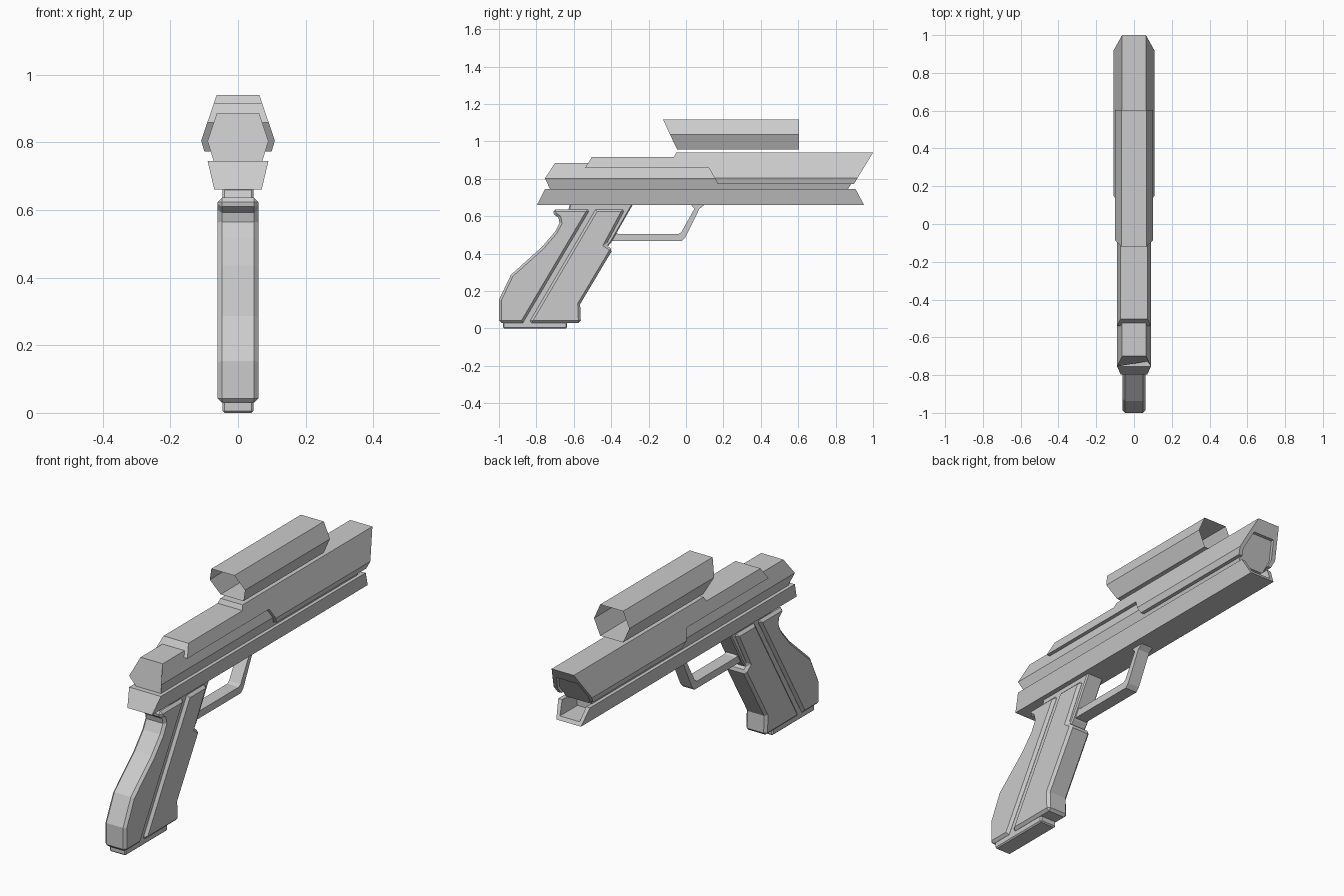
import bpy, bmesh

if "Cube" in bpy.data.objects:
    bpy.data.objects.remove(bpy.data.objects["Cube"])


def make(name, rings, caps=True):
    """Skin two matching rings of points, optionally closing the ends."""
    bm = bmesh.new()
    a, b = [[bm.verts.new(p) for p in ring] for ring in rings]
    n = len(a)
    for i in range(n):
        j = (i + 1) % n
        bm.faces.new((a[i], a[j], b[j], b[i]))
    if caps:
        bm.faces.new(a[::-1])
        bm.faces.new(b)
    bmesh.ops.recalc_face_normals(bm, faces=bm.faces)
    mesh = bpy.data.meshes.new(name)
    bm.to_mesh(mesh)
    bm.free()
    ob = bpy.data.objects.new(name, mesh)
    bpy.context.collection.objects.link(ob)
    return ob


def barrel(name, half, caps=True):
    """Mirrored cross-section; each point is (x, z, rear y, front y)."""
    pts = half + [(-x, z, r, f) for x, z, r, f in reversed(half)]
    return make(name, [[(x, r, z) for x, z, r, f in pts],
                       [(x, f, z) for x, z, r, f in pts]], caps)


def plate(name, outline, w, bevel=0):
    """Side outline of (y, z) points, extruded to half-width w."""
    ob = make(name, [[(s * w, y, z) for y, z in outline] for s in (-1, 1)])
    if bevel:
        m = ob.modifiers.new("chamfer", 'BEVEL')
        m.width, m.segments = bevel, 1
        m.limit_method, m.angle_limit = 'ANGLE', 1.2
    return ob


def boolean(ob, cutter, op):
    m = ob.modifiers.new("cut", 'BOOLEAN')
    m.operation, m.object, m.solver = op, cutter, 'EXACT'
    bpy.context.view_layer.objects.active = ob
    bpy.ops.object.modifier_apply(modifier=m.name)
    bpy.data.objects.remove(cutter)


# Open hexagonal sight tube
barrel("sight_tube", [(.065, 1.118, -.123, .603), (.1, 1.038, -.086, .603),
                      (.065, .958, -.048, .603)], caps=False)

# Hexagonal upper body with slanted ends
barrel("upper_body", [(.063, .885, -.70, .95), (.09, .803, -.754, .90),
                      (.072, .745, -.727, .866)])

# Lower frame with an open channel at the front
frame = barrel("lower_frame", [(.09, .745, -.754, .907), (.07, .66, -.797, .952)])
boolean(frame, barrel("channel_cutter", [(.078, .80, .80, 1.1), (.056, .678, .80, 1.1)]),
        'DIFFERENCE')

# Stepped cover wrapped over the upper body
cover = barrel("slide_cover", [(x, z, -.9, 1.2) for x, z in
                               [(.063, .94), (.109, .805), (.097, .765),
                                (.077, .765), (.087, .803), (.06, .882)]])
boolean(cover, plate("cover_outline", [
    (-.54, .858), (-.503, .917), (-.064, .917), (-.048, .95), (1.006, .95),
    (.898, .773), (.17, .773), (.123, .858)], .2), 'INTERSECT')

# Grip core, showing at the top, in the groove and at the foot
plate("grip_core", [
    (-.62, .665), (-.283, .665), (-.40, .46), (-.425, .43), (-.59, .13), (-.636, .03),
    (-.636, 0), (-.978, 0), (-.978, .15), (-.91, .28), (-.68, .5), (-.64, .6)],
    .046, .006)

# Grip panels either side of the diagonal groove
plate("grip_rear_panel", [
    (-.513, .637), (-.711, .637), (-.706, .61), (-.682, .592), (-.676, .565),
    (-.70, .518), (-.77, .436), (-.936, .287), (-1, .153), (-1, .03), (-.872, .03)],
    .06, .013)
plate("grip_front_panel", [
    (-.84, .03), (-.562, .03), (-.566, .13), (-.392, .422), (-.428, .447),
    (-.326, .637), (-.483, .637)], .06, .013)

# Trigger guard
plate("trigger_guard", [
    (.025, .663), (.102, .663), (.072, .64), (-.003, .487), (-.022, .468), (-.42, .468),
    (-.42, .50), (-.385, .52), (-.36, .505), (-.04, .505), (-.025, .515), (.045, .64)],
    .033)
